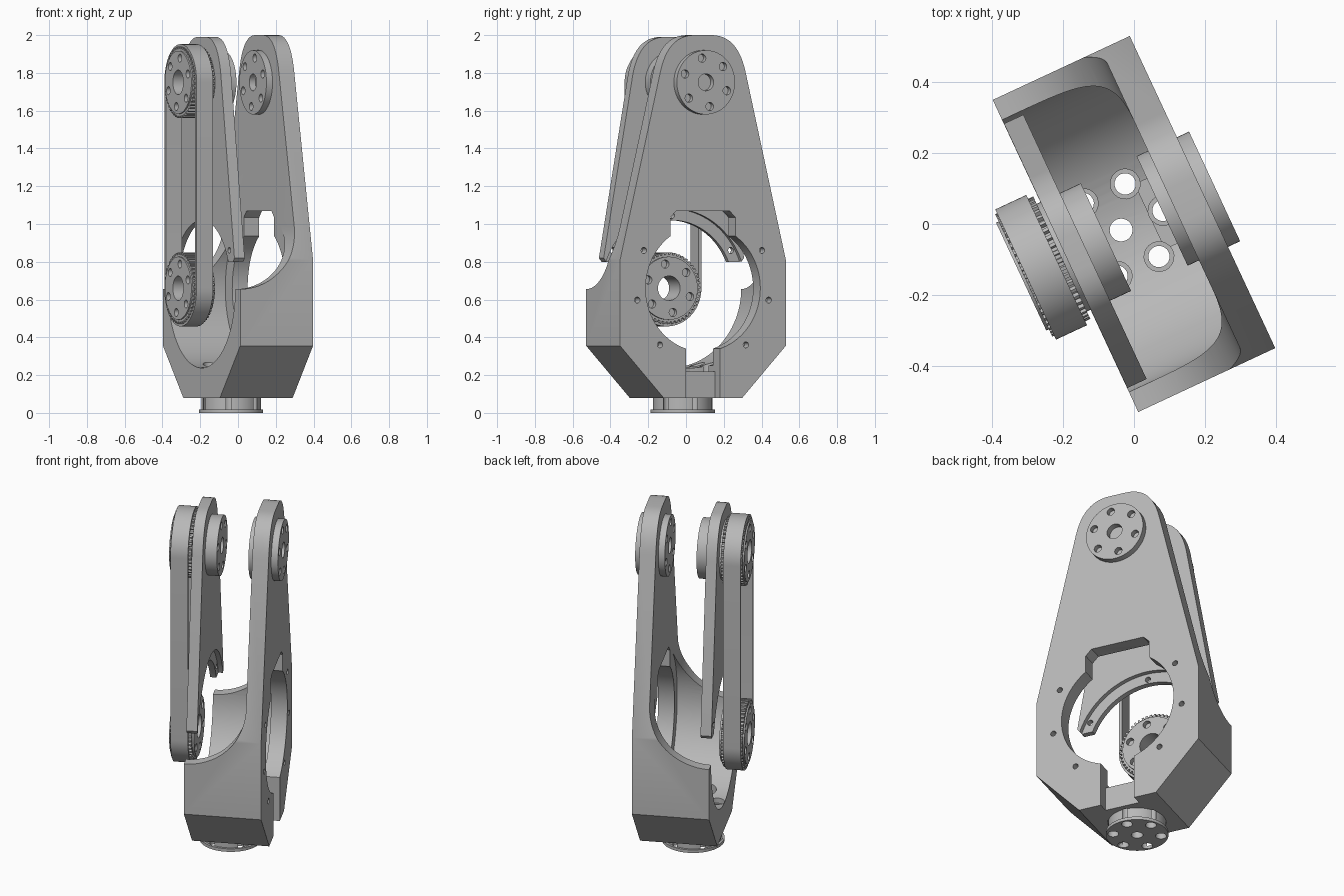
import bpy, bmesh, math
from mathutils import Matrix, Vector

cube = bpy.data.objects.get("Cube")
if cube:
    bpy.data.objects.remove(cube, do_unlink=True)

grey = bpy.data.materials.new("machined grey")
grey.use_nodes = True
COLOUR = (0.48, 0.48, 0.48, 1)
grey.diffuse_color = COLOUR
grey.node_tree.nodes["Principled BSDF"].inputs["Base Color"].default_value = COLOUR

TOP, MID = 1.75, 0.66       # heights of the two joint axes
TURN = Matrix.Rotation(math.radians(25), 4, 'Z')


def prism(name, points, axis, start, end):
    """Extrude a 2D outline along one axis."""
    place = {'x': lambda p, t: (t, p[0], p[1]),
             'y': lambda p, t: (p[0], t, p[1]),
             'z': lambda p, t: (p[0], p[1], t)}[axis]
    bm = bmesh.new()
    face = bm.faces.new([bm.verts.new(place(p, start)) for p in points])
    out = bmesh.ops.extrude_face_region(bm, geom=[face])
    step = Vector(place((0, 0), end - start))
    bmesh.ops.translate(bm, vec=step, verts=[v for v in out["geom"] if isinstance(v, bmesh.types.BMVert)])
    bmesh.ops.recalc_face_normals(bm, faces=bm.faces)
    mesh = bpy.data.meshes.new(name)
    bm.to_mesh(mesh)
    bm.free()
    mesh.materials.append(grey)
    ob = bpy.data.objects.new(name, mesh)
    bpy.context.collection.objects.link(ob)
    return ob


def arc(u, v, r, a, b, n):
    angles = [math.radians(a + (b - a) * i / n) for i in range(n + 1)]
    return [(u + r * math.cos(t), v + r * math.sin(t)) for t in angles]


def disc(name, u, v, r, axis, start, end, n=64):
    return prism(name, arc(u, v, r, 0, 360, n)[:-1], axis, start, end)


def block(u0, u1, v0, v1, start, end):
    return prism("cutter", [(u0, v0), (u1, v0), (u1, v1), (u0, v1)], 'x', start, end)


def apply_boolean(ob, other, kind):
    mod = ob.modifiers.new("boolean", 'BOOLEAN')
    mod.operation, mod.solver, mod.object = kind, 'EXACT', other
    bpy.context.view_layer.objects.active = ob
    bpy.ops.object.modifier_apply(modifier=mod.name)
    bpy.data.objects.remove(other, do_unlink=True)


def cut(ob, *cutters):
    for c in cutters:
        apply_boolean(ob, c, 'DIFFERENCE')


def join(ob, *others):
    for o in others:
        apply_boolean(ob, o, 'UNION')


def bolt_holes(ob, u, v, axis, start, end, r=0.022, ring=0.13, first=40, count=6):
    for i in range(count):
        t = math.radians(first + i * 360 / count)
        cut(ob, disc("cutter", u + ring * math.cos(t), v + ring * math.sin(t), r, axis, start, end, 20))


def rounded_top(half, ctrl, z):
    """Right to left outline of a plate head with curved corners."""
    a, b, c = Vector((half, z - 0.2)), Vector((ctrl, z)), Vector((0.05, z))
    side = []
    for i in range(13):
        t = i / 12
        side.append(tuple(a * (1 - t) ** 2 + b * 2 * t * (1 - t) + c * t * t))
    return side + [(-y, h) for y, h in reversed(side)]


# Main fork body: one profile, hollowed and cut down to a single tall plate
outline = [(-0.484, 0.81), (-0.484, 0.355), (-0.23, 0.08), (0.23, 0.08),
           (0.484, 0.355), (0.484, 0.81)] + rounded_top(0.25, 0.205, 2.0)
body = prism("fork_body", outline, 'x', -0.2125, 0.2125)
saddle = [(-0.6, 0.655)] + arc(-0.2125, 0.99, 0.335, -90, 0, 24) + [(0.1225, 2.2), (-0.6, 2.2)]
cut(body,
    prism("cutter", saddle, 'y', -1, 1),
    disc("cutter", 0, MID, 0.422, 'x', -0.4, 0.1226, 96),
    disc("cutter", 0, MID, 0.335, 'x', 0, 0.4, 96))
# Cable window above the hole and cable channel below it
window = [(-0.19, 0.8), (0.19, 0.8), (0.19, 1.035), (0.155, 1.07), (-0.155, 1.07), (-0.19, 1.035)]
cut(body, prism("cutter", window, 'x', 0, 0.4),
    block(-0.1, 0.1, 0.22, 0.5, 0.05, 0.4),
    block(-0.1, 0.1, 0.02, 0.3, 0.15, 0.4))
for y, z in ((0.345, 0.2), (0.384, -0.063), (0.251, -0.3)):
    for s in (-1, 1):
        cut(body, disc("cutter", s * y, MID + z, 0.016, 'x', 0.16, 0.4, 16))

# Joint boss on both sides of the tall plate
boss = disc("right_joint_boss", 0, TOP, 0.17, 'x', 0.087, 0.25)
cut(boss, disc("cutter", 0, TOP, 0.045, 'x', 0.2, 0.3, 32),
    disc("cutter", 0, TOP, 0.045, 'x', 0.0, 0.13, 32))
bolt_holes(boss, 0, TOP, 'x', 0.22, 0.3)
bolt_holes(boss, 0, TOP, 'x', 0.05, 0.117)
join(body, boss)

# Round mounting flange under the body
HUB = -0.04
flange = disc("mounting_flange", HUB, 0, 0.17, 'z', 0, 0.018)
join(flange, disc("neck", HUB, 0, 0.157, 'z', 0.01, 0.08))
for part in (flange, body):
    cut(part, disc("cutter", HUB, 0, 0.032, 'z', -0.1, 0.4, 32))
    bolt_holes(part, HUB, 0, 'z', -0.1, 0.4, r=0.03, first=0)
bolt_holes(body, HUB, 0, 'z', 0.21, 0.4, r=0.042, first=0)

# Bolted side plate with an arched foot
side_outline = [(-0.41, 0.82), (-0.395, 0.8), (0.395, 0.8), (0.41, 0.82)] + rounded_top(0.24, 0.2, 1.99)
side = prism("side_plate", side_outline, 'x', -0.212, -0.152)
cut(side, disc("cutter", 0, MID, 0.36, 'x', -0.4, 0, 96),
    disc("cutter", 0, MID, 0.42, 'x', -0.178, 0, 96))
for y, z in ((-0.345, 0.2), (0, 0.385), (0.345, 0.2)):
    cut(side, disc("cutter", y, MID + z, 0.016, 'x', -0.4, 0, 16))
side_boss = disc("left_joint_boss", 0, TOP, 0.167, 'x', -0.23, -0.087)
cut(side_boss, disc("cutter", 0, TOP, 0.045, 'x', -0.14, 0, 32))
bolt_holes(side_boss, 0, TOP, 'x', -0.117, 0)
join(side, side_boss)


# Toothed pulleys
def pulley(name, z, depth):
    teeth = []
    count = 48
    for i in range(count):
        for k, r in ((0, 0.19), (0.4, 0.19), (0.5, 0.178), (0.9, 0.178)):
            t = (i + k) * math.tau / count
            teeth.append((r * math.cos(t), z + r * math.sin(t)))
    wheel = prism(name, teeth, 'x', -0.342, -0.224)
    join(wheel, disc("hub", 0, z, 0.167, 'x', -0.35, -0.212))
    cut(wheel, disc("cutter", 0, z, 0.065, 'x', -0.5, depth, 40))
    bolt_holes(wheel, 0, z, 'x', -0.5, -0.32)
    bolt_holes(wheel, 0, z, 'x', -0.24, -0.1)
    return wheel


upper = pulley("upper_pulley", TOP, -0.26)
lower = pulley("lower_pulley", MID, 0)


# Drive belt around both pulleys
def loop(name, r, start, end):
    return prism(name, arc(0, TOP, r, 0, 180, 40) + arc(0, MID, r, 180, 360, 40), 'x', start, end)


belt = loop("drive_belt", 0.202, -0.336, -0.24)
cut(belt, loop("cutter", 0.184, -0.5, 0))

# Turn the assembly and shade it
for ob in (body, flange, side, upper, lower, belt):
    ob.data.transform(TURN)
    bpy.ops.object.select_all(action='DESELECT')
    ob.select_set(True)
    bpy.context.view_layer.objects.active = ob
    bpy.ops.object.shade_smooth_by_angle(angle=math.radians(25))
